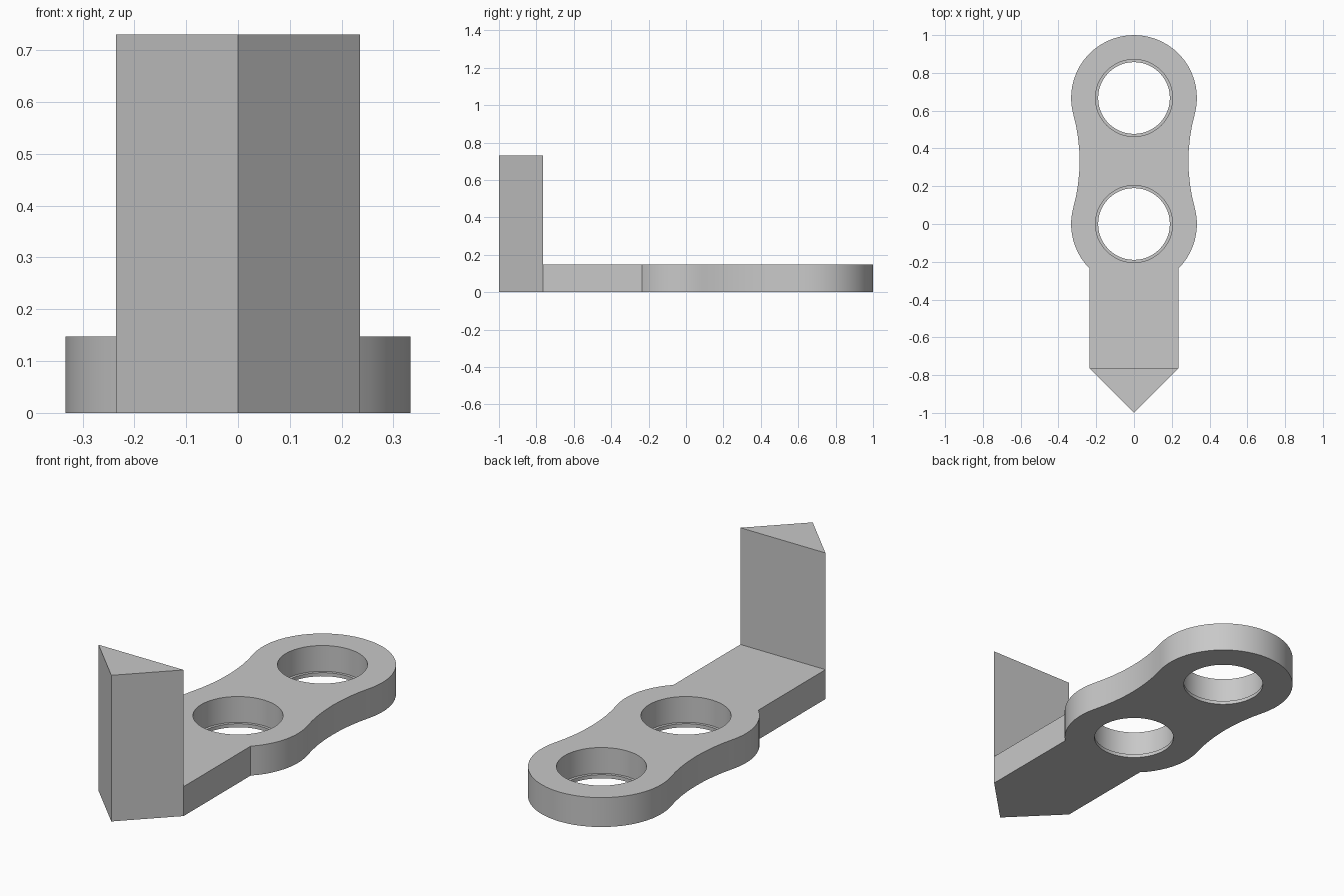
import bpy, bmesh
from math import sin, cos, pi, asin, atan2, hypot, radians

if "Cube" in bpy.data.objects:
    bpy.data.objects.remove(bpy.data.objects["Cube"])

R, HOLE, LIP = 0.333, 0.204, 0.19        # lobe, bore and lip radii
PITCH, WAIST = 0.667, 0.288              # hole spacing, half width of the neck
HALF, SHOULDER = 0.235, -0.765           # half width of shank, start of the point
THICK, TALL, LIP_H = 0.147, 0.73, 0.018

grey = bpy.data.materials.new("grey")
grey.use_nodes = True
grey.diffuse_color = (0.58, 0.58, 0.58, 1)
grey.node_tree.nodes["Principled BSDF"].inputs["Base Color"].default_value = grey.diffuse_color


def arc(cx, cy, r, a0, a1, n):
    steps = [a0 + (a1 - a0) * i / n for i in range(n + 1)]
    return [(cx + r * cos(a), cy + r * sin(a)) for a in steps]


def make_object(name, bm):
    bmesh.ops.recalc_face_normals(bm, faces=bm.faces[:])
    mesh = bpy.data.meshes.new(name)
    bm.to_mesh(mesh)
    bm.free()
    mesh.materials.append(grey)
    obj = bpy.data.objects.new(name, mesh)
    bpy.context.collection.objects.link(obj)
    return obj


def extrude(bm, faces, height):
    new = bmesh.ops.extrude_face_region(bm, geom=faces)["geom"]
    bmesh.ops.translate(bm, vec=(0, 0, height),
                        verts=[v for v in new if isinstance(v, bmesh.types.BMVert)])
    return [f for f in new if isinstance(f, bmesh.types.BMFace)]


# Right-hand outline: shank, front lobe, concave neck, rear lobe
neck_r = (PITCH ** 2 / 4 + WAIST ** 2 - R ** 2) / (2 * (R - WAIST))
neck_x, mid = WAIST + neck_r, PITCH / 2
tangent = atan2(mid, neck_x)
side = [(HALF, SHOULDER)]
side += arc(0, 0, R, -atan2((R * R - HALF * HALF) ** 0.5, HALF), tangent, 10)
side += arc(neck_x, mid, neck_r, pi + tangent, pi - tangent, 8)[1:]
side += arc(0, PITCH, R, -tangent, pi / 2, 16)[1:]
outline = side + [(-x, y) for x, y in reversed(side[:-1])]

# Link plate with an upright wedge rising from its pointed end
bm = bmesh.new()
verts = [bm.verts.new((x, y, 0)) for x, y in outline]
tip = bm.verts.new((0, -1, 0))
plate = bm.faces.new(verts)
wedge = bm.faces.new((verts[-1], tip, verts[0]))
tops = extrude(bm, [plate, wedge], THICK)
# The extrusion moves the caps up, so close the underside if it was left open
rim = [e for e in bm.edges if e.is_boundary]
if rim:
    bmesh.ops.contextual_create(bm, geom=rim)
point = min((f for f in tops if f.is_valid), key=lambda f: f.calc_center_median().y)
extrude(bm, [point], TALL - THICK)
bmesh.ops.dissolve_limit(bm, angle_limit=radians(0.5), verts=bm.verts[:], edges=bm.edges[:])
body = make_object("wedge_link", bm)

# Stepped bores leaving a thin lip at the bottom
cutters = []
for y in (0, PITCH):
    bm = bmesh.new()
    rings = []
    for r, z in ((LIP, -0.1), (LIP, LIP_H), (HOLE, LIP_H), (HOLE, THICK + 0.1)):
        rings.append([bm.verts.new((px, py, z)) for px, py in arc(0, y, r, 0, 2 * pi, 48)[:-1]])
    for low, high in zip(rings, rings[1:]):
        for i in range(len(low)):
            bm.faces.new((low[i - 1], low[i], high[i], high[i - 1]))
    bm.faces.new(rings[0])
    bm.faces.new(rings[-1])
    cutter = make_object("bore_cutter", bm)
    cutter.hide_render = True
    cutters.append(cutter)
    cut = body.modifiers.new("bore", "BOOLEAN")
    cut.operation, cut.solver, cut.object = "DIFFERENCE", "EXACT", cutter

# Bake the cuts and drop the helpers
bpy.context.view_layer.update()
graph = bpy.context.evaluated_depsgraph_get()
baked = bpy.data.meshes.new_from_object(body.evaluated_get(graph))
body.modifiers.clear()
body.data = baked
for cutter in cutters:
    bpy.data.objects.remove(cutter)

bpy.ops.object.select_all(action="DESELECT")
body.select_set(True)
bpy.context.view_layer.objects.active = body
bpy.ops.object.shade_smooth_by_angle(angle=radians(30))
